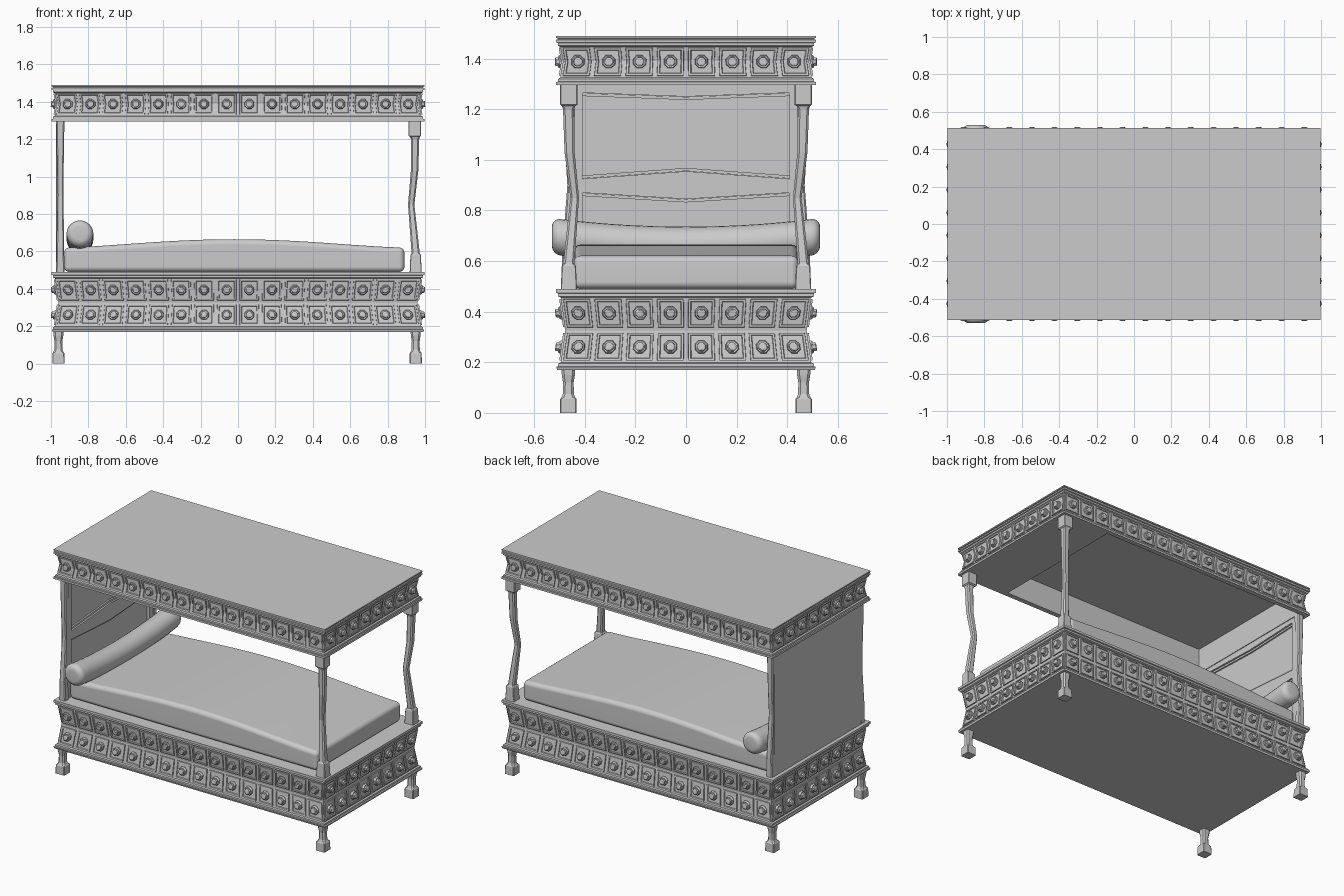
import bpy, bmesh, math

if "Cube" in bpy.data.objects:
    bpy.data.objects.remove(bpy.data.objects["Cube"])

HX, HY = 0.996, 0.513   # half length / half width of the bed


def finish(name, bm, smooth=None):
    bmesh.ops.recalc_face_normals(bm, faces=bm.faces)
    me = bpy.data.meshes.new(name)
    bm.to_mesh(me)
    bm.free()
    ob = bpy.data.objects.new(name, me)
    bpy.context.collection.objects.link(ob)
    if smooth:
        bpy.context.view_layer.objects.active = ob
        ob.select_set(True)
        bpy.ops.object.shade_smooth_by_angle(angle=math.radians(smooth))
        ob.select_set(False)
    return ob


def loft(bm, rings, start=True, end=True):
    vs = [[bm.verts.new(p) for p in r] for r in rings]
    n = len(vs[0])
    for a, b in zip(vs, vs[1:]):
        for i in range(n):
            j = (i + 1) % n
            bm.faces.new((a[i], a[j], b[j], b[i]))
    if start:
        bm.faces.new(vs[0][::-1])
    if end:
        bm.faces.new(vs[-1])


def rect(x0, x1, y0, y1, z):
    return [(x0, y0, z), (x1, y0, z), (x1, y1, z), (x0, y1, z)]


def outer(profile):
    return [rect(i - HX, HX - i, i - HY, HY - i, z) for z, i in profile]


def inset_at(profile, z):
    for (z0, a), (z1, b) in zip(profile, profile[1:]):
        if z0 <= z <= z1 and z1 > z0:
            return a + (b - a) * (z - z0) / (z1 - z0)
    return 0


# Rail profiles: (height, inset from the outline)
BASE = [(.17, .004), (.182, 0), (.184, .008), (.195, .008), (.199, .018), (.325, .036),
        (.456, .018), (.46, .008), (.472, .008), (.474, 0), (.49, 0)]
CANOPY = [(1.295, 0), (1.308, 0), (1.309, .008), (1.32, .008), (1.325, .016), (1.39, .027),
          (1.447, .016), (1.451, .008), (1.462, .008), (1.464, 0), (1.474, 0),
          (1.476, .006), (1.48, .006), (1.482, 0), (1.49, 0)]

bm = bmesh.new()
loft(bm, outer(BASE))
finish("base_rail", bm)

# Canopy with a recessed ceiling that stops short of the foot end
bm = bmesh.new()
loft(bm, [rect(-.93, .62, -.48, .48, 1.465), rect(-.93, .62, -.48, .48, 1.295)] + outer(CANOPY))
finish("canopy", bm)


def tiles(name, profile, z0, z1):
    """Row of framed square tiles with a stepped boss, around all four sides."""
    bm = bmesh.new()
    zm, hz = (z0 + z1) / 2, (z1 - z0) / 2

    def pt(side, t, z, off, shift=0):
        i = inset_at(profile, z)
        hx, hy = HX - i, HY - i
        if side % 2 == 0:
            x, y = t * hx + shift, -hy - off
        else:
            x, y = hx + off, t * hy + shift
        return (x, y, z) if side < 2 else (-x, -y, z)

    for side in range(4):
        n = 8 if side % 2 else 16
        for c in range(n):
            t = -1 + (2 * c + 1) / n
            rings = []
            for f, g, off in ((.86, 1, -.002), (.84, .98, .007), (.70, .84, .007), (.66, .8, .002)):
                d = f / n
                rings.append([pt(side, t + a * d, zm + b * hz * g, off) for a, b in
                              ((-1, -1), (1, -1), (1, 0), (1, 1), (-1, 1), (-1, 0))])
            loft(bm, rings, False)
            rings = []
            for r, off in ((.028, -.002), (.028, .011), (.024, .016), (.019, .016), (.018, .027), (.013, .030)):
                ring = []
                for k in range(8):
                    a = math.pi / 8 + k * math.pi / 4
                    # offset measured from the tile centre keeps the boss face flat
                    p = pt(side, t, zm + r * math.sin(a), off, r * math.cos(a))
                    ring.append(p)
                rings.append(ring)
            loft(bm, rings, False)
    finish(name, bm)


tiles("base_lower_tiles", BASE, .206, .316)
tiles("base_upper_tiles", BASE, .338, .450)
tiles("canopy_tiles", CANOPY, 1.332, 1.444)


def turned(name, sections):
    """Chamfered square post: sections are (z, half width, chamfer, x, |y|)."""
    for sy, end in ((-1, "front"), (1, "back")):
        bm = bmesh.new()
        rings = []
        for z, h, c, x, y in sections:
            k = h - c
            rings.append([(x + a, sy * y + b, z) for a, b in
                          ((h, -k), (h, k), (k, h), (-k, h), (-h, k), (-h, -k), (-k, -h), (k, -h))])
        loft(bm, rings)
        finish(name + "_" + end, bm)


# Short legs with block feet
for x, end in ((-.96, "head"), (.95, "foot")):
    turned("leg_" + end, [(0, .033, .004, x, .465), (.055, .032, .004, x, .465),
                          (.062, .027, .01, x, .465), (.075, .022, .009, x, .465),
                          (.12, .021, .009, x, .465), (.15, .026, .01, x, .465),
                          (.172, .027, .01, x, .465)])

# Bent foot posts with square blocks at both ends
turned("foot_post", [(.488, .032, .003, .95, .463), (.58, .028, .003, .95, .463),
                     (.59, .022, .008, .95, .463), (.85, .017, .007, .926, .440),
                     (1.03, .020, .008, .944, .460), (1.2, .022, .008, .947, .464),
                     (1.212, .026, .006, .946, .464), (1.218, .034, .003, .945, .463),
                     (1.297, .034, .003, .945, .463)])

# Straight head posts
turned("head_post", [(.488, .023, .006, -.95, .465), (.62, .020, .006, -.95, .470),
                     (.9, .017, .006, -.95, .452), (1.05, .018, .006, -.95, .460),
                     (1.297, .022, .006, -.95, .460)])


def board(name, pts, x0, x1):
    bm = bmesh.new()
    loft(bm, [[(x, y, z) for y, z in pts] for x in (x0, x1)])
    finish(name, bm)


# Headboard: back slab, frame rails with angled edges, side stiles
board("headboard_back", [(-.46, .488), (.46, .488), (.46, 1.3), (-.46, 1.3)], -.972, -.955)
board("headboard_top_rail", [(-.41, 1.3), (-.41, 1.265), (0, 1.25), (.41, 1.265), (.41, 1.3)], -.957, -.935)
board("headboard_mid_rail", [(-.41, .925), (-.41, .87), (0, .845), (.41, .87), (.41, .925), (0, .955)],
      -.957, -.935)
for s, side in ((-1, "front"), (1, "back")):
    board("headboard_stile_" + side, [(s * .41, .488), (s * .455, .488), (s * .455, 1.3), (s * .41, 1.3)],
          -.957, -.935)
# Thin moulding strips along the panel edges
for name, z, m in (("upper_top", 1.258, 1.243), ("upper_bottom", .932, .962), ("lower_top", .863, .838)):
    board("headboard_bead_" + name, [(-.41, z - .006), (0, m - .006), (.41, z - .006),
                                     (.41, z + .006), (0, m + .006), (-.41, z + .006)], -.957, -.945)

# Mattress with a gently arched top
bm = bmesh.new()
x0, x1, n = -.93, .89, 20
side = [(x1, .49), (x0, .49)]
for i in range(n + 1):
    t = i / n
    side.append((x0 + (x1 - x0) * t, .62 + .045 * math.sin(math.pi * t) ** 1.4))
loft(bm, [[(x, y, z) for x, z in side] for y in (-.445, .445)])
mattress = finish("mattress", bm)
bev = mattress.modifiers.new("rounded", 'BEVEL')
bev.width, bev.segments = .028, 4
bev.limit_method, bev.angle_limit = 'ANGLE', math.radians(40)
for p in mattress.data.polygons:
    p.use_smooth = True
mattress.modifiers.new("weighted", 'WEIGHTED_NORMAL')

# Sagging bolster pillow
bm = bmesh.new()
L, R, e = .53, .072, .035
ys = [(-L + e * (1 - math.cos(a)), R - e + e * math.sin(a)) for a in
      [k * math.pi / 10 for k in range(6)]]
ys += [(-L + e + (2 * L - 2 * e) * i / 16, R) for i in range(1, 16)]
ys += [(-y, r) for y, r in ys[5::-1]]
rings = []
for y, r in ys:
    zc = .698 - .034 * (1 - (y / L) ** 2)
    rings.append([(-.845 + r * math.cos(k * math.pi / 12), y, zc + r * math.sin(k * math.pi / 12))
                  for k in range(24)])
loft(bm, rings)
finish("bolster", bm, 40)
